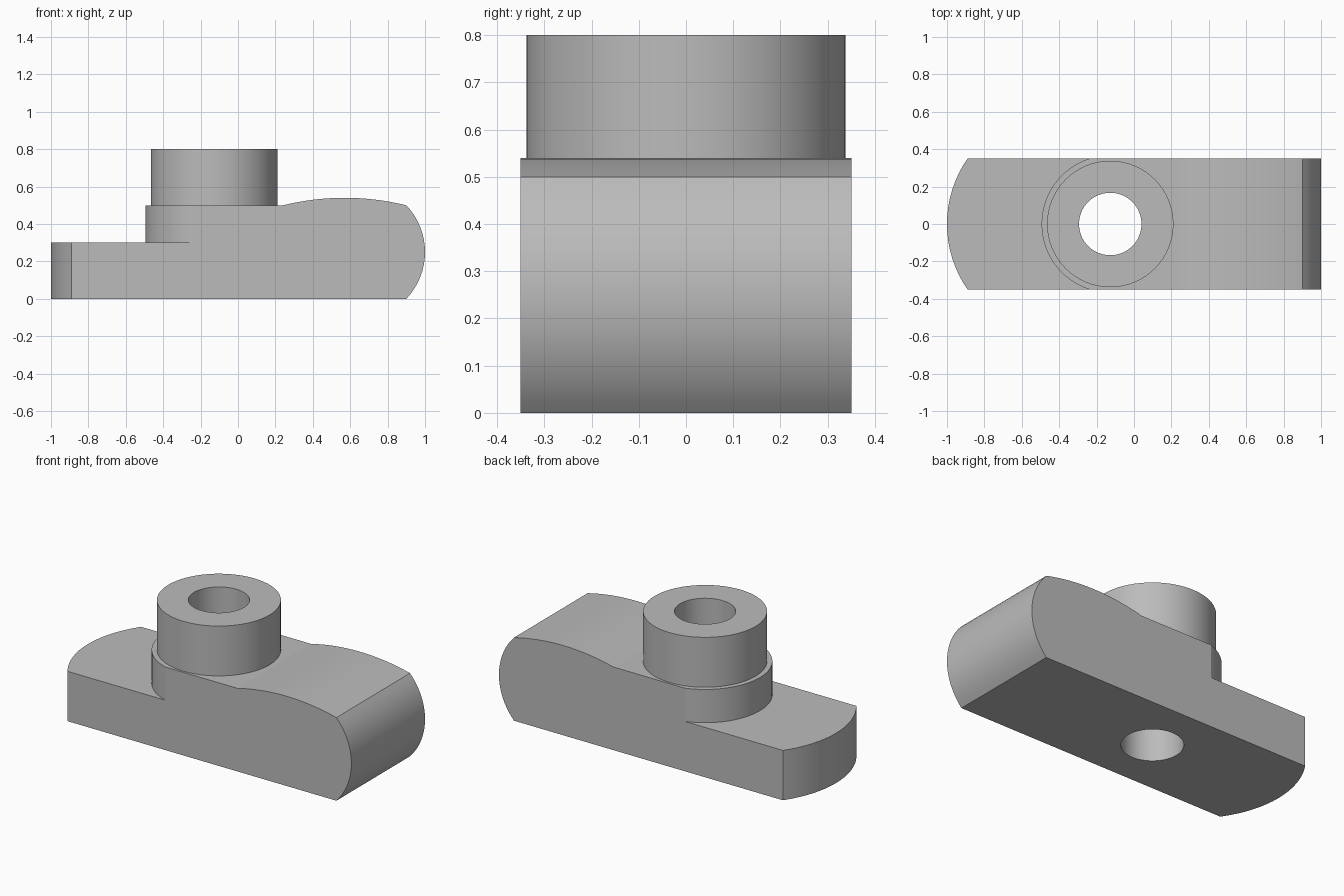
import bpy
import bmesh
from math import sin, cos, pi, atan2, hypot, radians
from mathutils import Vector

cube = bpy.data.objects.get("Cube")
if cube:
    bpy.data.objects.remove(cube)

grey = bpy.data.materials.new("machined_grey")
grey.use_nodes = True
colour = (0.5, 0.5, 0.5, 1)
grey.diffuse_color = colour
grey.node_tree.nodes["Principled BSDF"].inputs["Base Color"].default_value = colour

CX = -0.127        # axis of the boss and bore
HALF = 0.35        # half width of the body


def arc(a, b, bulge, steps=16):
    """Points from a to b, bowing to the right of travel by bulge."""
    a, b = Vector(a), Vector(b)
    chord = b - a
    half = chord.length / 2
    right = Vector((chord.y, -chord.x)).normalized()
    radius = (half ** 2 + bulge ** 2) / (2 * bulge)
    centre = (a + b) / 2 + right * (bulge - radius)
    sweep = atan2(half, radius - bulge)
    along = chord.normalized()
    pts = []
    for i in range(steps + 1):
        t = sweep * (2 * i / steps - 1)
        pts.append(tuple(centre + along * radius * sin(t) + right * radius * cos(t)))
    return pts


def prism(name, outline, low, high, upright=False):
    """Extrude an outline along z, or along y when upright."""
    bm = bmesh.new()
    place = (lambda p: (p[0], low, p[1])) if upright else (lambda p: (p[0], p[1], low))
    face = bm.faces.new([bm.verts.new(place(p)) for p in outline])
    top = bmesh.ops.extrude_face_region(bm, geom=[face])["geom"]
    shift = (0, high - low, 0) if upright else (0, 0, high - low)
    bmesh.ops.translate(bm, vec=shift, verts=[v for v in top if isinstance(v, bmesh.types.BMVert)])
    bmesh.ops.recalc_face_normals(bm, faces=bm.faces)
    mesh = bpy.data.meshes.new(name)
    bm.to_mesh(mesh)
    bm.free()
    mesh.materials.append(grey)
    obj = bpy.data.objects.new(name, mesh)
    bpy.context.collection.objects.link(obj)
    return obj


def circle(radius, steps=64):
    return [(CX + radius * cos(2 * pi * i / steps), radius * sin(2 * pi * i / steps))
            for i in range(steps)]


def combine(target, tool, operation):
    bpy.context.view_layer.objects.active = target
    mod = target.modifiers.new(tool.name, "BOOLEAN")
    mod.operation = operation
    mod.solver = "EXACT"
    mod.object = tool
    bpy.ops.object.modifier_apply(modifier=mod.name)
    bpy.data.objects.remove(tool)


# Body side profile with rounded end and crowned top
side = [(-1.1, 0)] + arc((0.9, 0), (0.9, 0.5), 0.1) + arc((0.9, 0.5), (0.24, 0.5), 0.04)[1:]
side += [(-1.1, 0.5)]
body = prism("clamp_body", side, -HALF, HALF, upright=True)

# Rounded toe in plan
toe = arc((-0.89, HALF), (-0.89, -HALF), 0.11)
toe = [(x, y) for x, y in reversed(toe)]
plan = [(1.2, HALF + 0.1), (-0.89, HALF + 0.1)] + toe[::-1] + [(-0.89, -HALF - 0.1), (1.2, -HALF - 0.1)]
combine(body, prism("toe_trim", plan, -0.2, 1), "INTERSECT")

# Lowered ledge, cut back to a round shoulder
SHOULDER = 0.367
edge = CX - (SHOULDER ** 2 - HALF ** 2) ** 0.5
shoulder = arc((edge, HALF), (edge, -HALF), SHOULDER - (CX - edge), 32)
ledge = [(-1.3, 0.5), (edge, 0.5)] + shoulder + [(edge, -0.5), (-1.3, -0.5)]
combine(body, prism("ledge_cut", ledge, 0.3, 0.9), "DIFFERENCE")

# Raised boss and through bore
combine(body, prism("boss", circle(0.338), 0.4, 0.8), "UNION")
combine(body, prism("bore", circle(0.167), -0.2, 1), "DIFFERENCE")

bpy.ops.object.select_all(action="DESELECT")
body.select_set(True)
bpy.context.view_layer.objects.active = body
bpy.ops.object.shade_smooth_by_angle(angle=radians(10))
